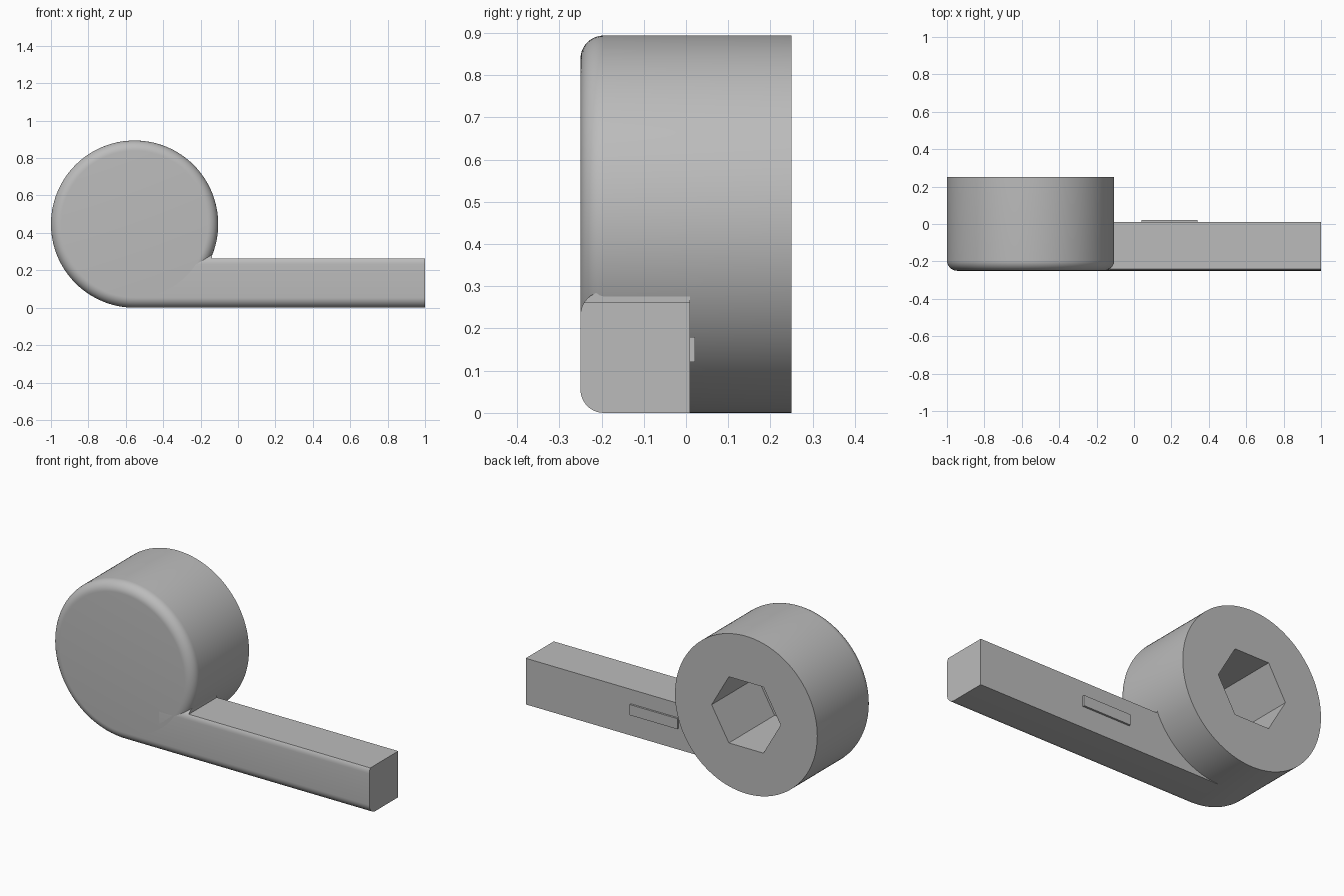
import bpy, bmesh
from math import pi, radians
from mathutils import Matrix, Vector

if "Cube" in bpy.data.objects:
    bpy.data.objects.remove(bpy.data.objects["Cube"], do_unlink=True)

grey = bpy.data.materials.new("plain_grey")
grey.use_nodes = True
colour = (0.5, 0.5, 0.5, 1)
grey.diffuse_color = colour
grey.node_tree.nodes["Principled BSDF"].inputs["Base Color"].default_value = colour

R, FRONT, BACK, FILLET = 0.447, -0.25, 0.25, 0.055
CX, CZ = R - 1, R
ARM_BACK, ARM_TOP, STUB_TOP = 0.01, 0.262, 0.287


def make_object(name, bm):
    bmesh.ops.recalc_face_normals(bm, faces=bm.faces)
    mesh = bpy.data.meshes.new(name)
    bm.to_mesh(mesh)
    bm.free()
    mesh.materials.append(grey)
    obj = bpy.data.objects.new(name, mesh)
    bpy.context.collection.objects.link(obj)
    return obj


def drum(segments, radius, y0, y1):
    """Prism lying along y, centred on the round head."""
    bm = bmesh.new()
    place = Matrix.Translation((CX, (y0 + y1) / 2, CZ)) @ Matrix.Rotation(pi / 2, 4, "X")
    bmesh.ops.create_cone(bm, cap_ends=True, segments=segments, radius1=radius,
                          radius2=radius, depth=y1 - y0, matrix=place)
    return bm


def box(low, high):
    bm = bmesh.new()
    low, high = Vector(low), Vector(high)
    place = Matrix.Translation((low + high) / 2) @ Matrix.Diagonal((*(high - low), 1))
    bmesh.ops.create_cube(bm, size=1, matrix=place)
    return bm


def round_front(bm, keep):
    """Fillet the chosen edges that lie in the front plane."""
    edges = [e for e in bm.edges
             if all(abs(v.co.y - FRONT) < 1e-4 for v in e.verts) and keep(e)]
    bmesh.ops.bevel(bm, geom=edges, offset=FILLET, segments=10,
                    profile=0.5, affect="EDGES")


def along_x(edge):
    return abs(edge.verts[0].co.x - edge.verts[1].co.x) > 0.01


# Round head with a filleted front rim
bm = drum(128, R, FRONT, BACK)
round_front(bm, lambda e: True)
head = make_object("round_head", bm)

# Long arm: rounded front edges, top planed flat
bm = box((CX, FRONT, 0), (1, ARM_BACK, STUB_TOP))
round_front(bm, along_x)
cut = bmesh.ops.bisect_plane(bm, geom=bm.verts[:] + bm.edges[:] + bm.faces[:],
                             plane_co=(0, 0, ARM_TOP), plane_no=(0, 0, 1), clear_outer=True)
bmesh.ops.holes_fill(bm, edges=[e for e in bm.edges if e.is_boundary])
arm = make_object("arm", bm)

# Taller shoulder where the arm meets the head
bm = box((-0.32, FRONT, 0), (-0.14, ARM_BACK, STUB_TOP))
round_front(bm, along_x)
shoulder = make_object("arm_shoulder", bm)

# Raised tab on the back of the arm
tab = make_object("back_tab", box((0.04, 0, 0.12), (0.34, 0.021, 0.18)))

# Hexagonal socket sunk into the back of the head
bm = drum(6, 0.217, -0.16, BACK + 0.1)
bmesh.ops.rotate(bm, verts=bm.verts, cent=(CX, 0, CZ), matrix=Matrix.Rotation(pi / 6, 3, "Y"))
cutter = make_object("socket_cutter", bm)
cutter.hide_render = True
for obj in (head, arm):
    mod = obj.modifiers.new("socket", "BOOLEAN")
    mod.operation, mod.solver, mod.object = "DIFFERENCE", "EXACT", cutter
    bpy.context.view_layer.objects.active = obj
    bpy.ops.object.modifier_apply(modifier=mod.name)
bpy.data.objects.remove(cutter, do_unlink=True)

# Smooth the curved faces, keep the hard edges
bpy.ops.object.select_all(action="DESELECT")
for obj in (head, arm, shoulder):
    obj.select_set(True)
bpy.context.view_layer.objects.active = head
bpy.ops.object.shade_smooth_by_angle(angle=radians(30))
